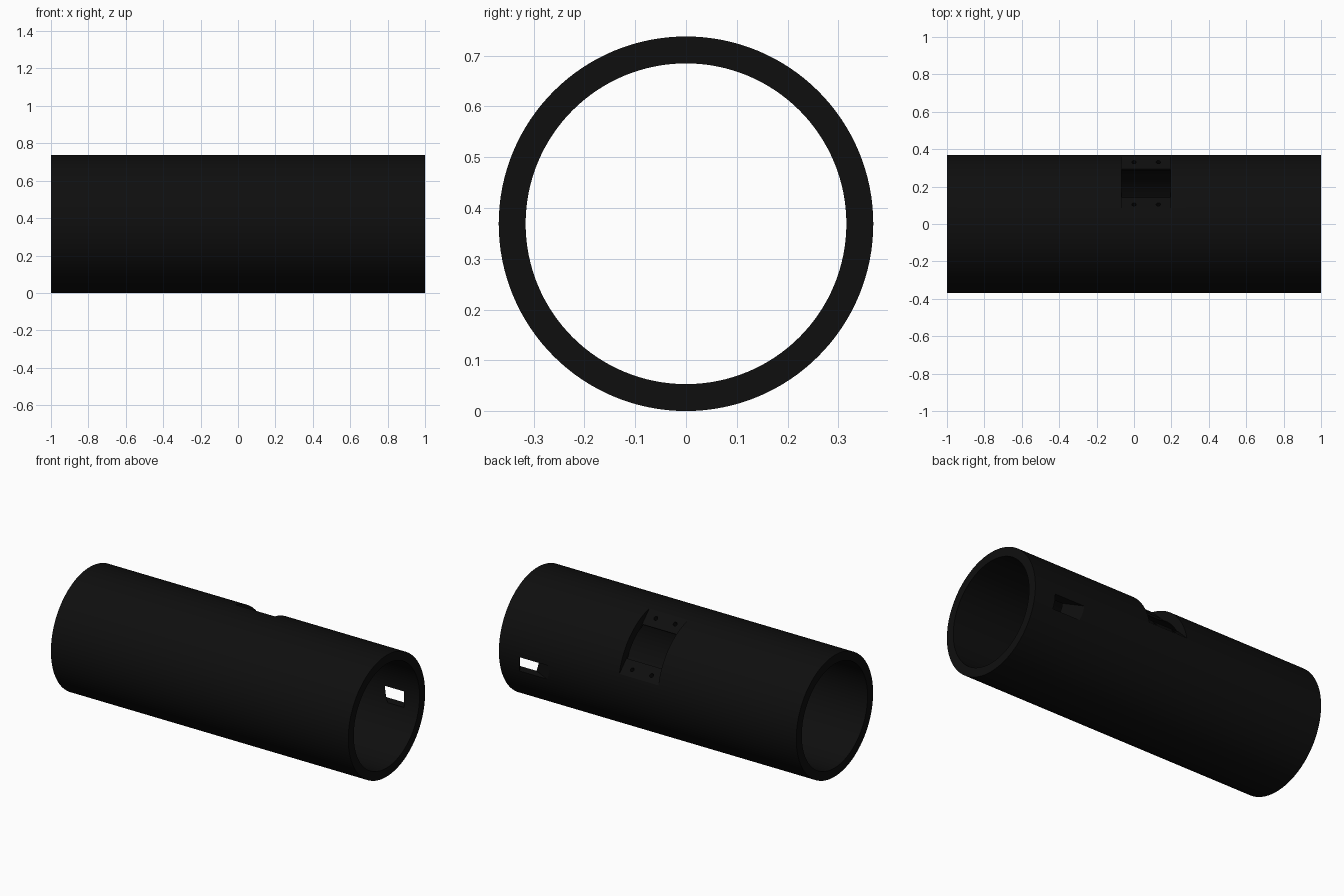
import bpy, bmesh, math
from mathutils import Matrix

if "Cube" in bpy.data.objects:
    bpy.data.objects.remove(bpy.data.objects["Cube"])

R_OUT, R_IN, LENGTH = 0.369, 0.316, 2.0
TILT = Matrix.Rotation(math.radians(45), 4, 'X')   # mount faces up and back

black = bpy.data.materials.new("matte_black")
black.diffuse_color = (0.0045, 0.0045, 0.0045, 1)
black.use_nodes = True
black.node_tree.nodes["Principled BSDF"].inputs["Base Color"].default_value = black.diffuse_color


def make(name, bm):
    bmesh.ops.recalc_face_normals(bm, faces=bm.faces)
    mesh = bpy.data.meshes.new(name)
    bm.to_mesh(mesh)
    bm.free()
    mesh.materials.append(black)
    ob = bpy.data.objects.new(name, mesh)
    bpy.context.collection.objects.link(ob)
    return ob


def cylinder(name, r, depth, sides, matrix):
    bm = bmesh.new()
    bmesh.ops.create_cone(bm, cap_ends=True, segments=sides, radius1=r,
                          radius2=r, depth=depth, matrix=matrix)
    return make(name, bm)


def prism(name, profile, z0, z1, matrix=Matrix()):
    """Extrude an xy profile from z0 to z1."""
    bm = bmesh.new()
    face = bm.faces.new([bm.verts.new((x, y, z0)) for x, y in profile])
    ext = bmesh.ops.extrude_face_region(bm, geom=[face])
    for v in ext["geom"]:
        if isinstance(v, bmesh.types.BMVert):
            v.co.z = z1
    bm.transform(matrix)
    return make(name, bm)


def cut(target, cutter):
    mod = target.modifiers.new("cut", 'BOOLEAN')
    mod.operation, mod.solver, mod.object = 'DIFFERENCE', 'EXACT', cutter
    bpy.context.view_layer.objects.active = target
    bpy.ops.object.modifier_apply(modifier=mod.name)
    bpy.data.objects.remove(cutter)


def rect(x0, x1, y0, y1):
    return [(x0, y0), (x1, y0), (x1, y1), (x0, y1)]


# Hollow tube along x
along_x = Matrix.Translation((0, 0, 0)) @ Matrix.Rotation(math.pi / 2, 4, 'Y')
tube = cylinder("tube_body", R_OUT, LENGTH, 128, along_x)
cut(tube, cylinder("bore_cutter", R_IN, LENGTH + 0.4, 128, along_x))

# Flat mounting pocket with an open window in the middle
cut(tube, prism("pocket_cutter", rect(-0.067, 0.195, 0.308, 0.5), -0.3, 0.3, TILT))
cut(tube, prism("window_cutter", rect(-0.064, 0.192, 0.2, 0.4), -0.106, 0.106, TILT))

# Four screw holes on the pocket's two flats
for x in (0.0, 0.13):
    for t in (-0.16, 0.16):
        place = TILT @ Matrix.Translation((x, 0.3, t)) @ Matrix.Rotation(math.pi / 2, 4, 'X')
        cut(tube, cylinder("hole_cutter", 0.012, 0.16, 16, place))

# Slanted cable slot through the back wall near the right end
slot = [(0.597, 0.40), (0.84, 0.40), (0.92, 0.28), (0.841, 0.28)]
cut(tube, prism("slot_cutter", slot, -0.09, 0.0))

# Stand on the ground with smooth round walls and sharp edges
tube.data.transform(Matrix.Translation((0, 0, R_OUT)))
bpy.ops.object.select_all(action='DESELECT')
tube.select_set(True)
bpy.context.view_layer.objects.active = tube
bpy.ops.object.shade_smooth_by_angle(angle=math.radians(25))
